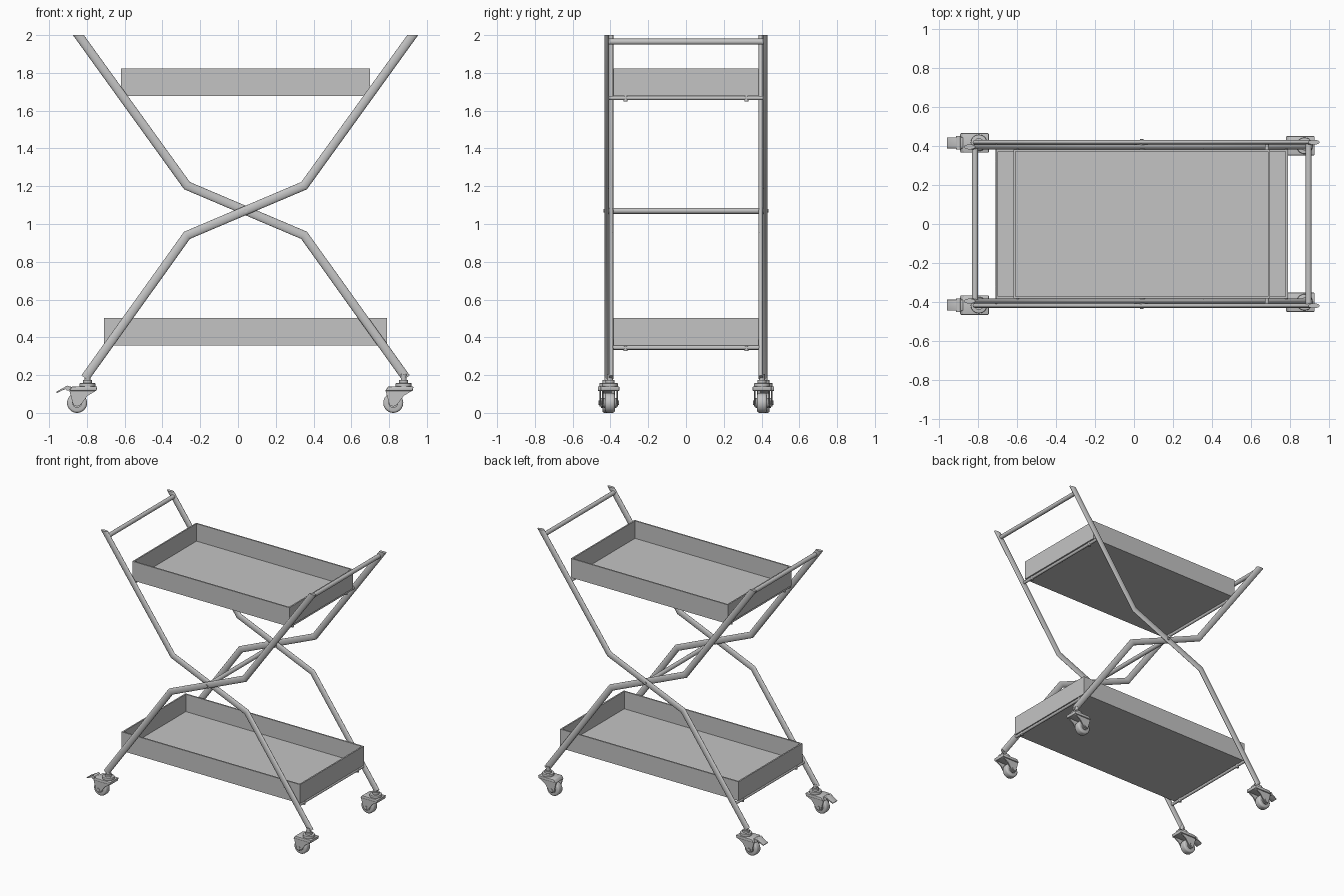
import bpy, bmesh, math
from mathutils import Vector, Matrix

if "Cube" in bpy.data.objects:
    bpy.data.objects.remove(bpy.data.objects["Cube"], do_unlink=True)

metal = bpy.data.materials.new("grey metal")
metal.use_nodes = True
GREY = (0.55, 0.55, 0.55, 1)
metal.diffuse_color = GREY
metal.node_tree.nodes["Principled BSDF"].inputs["Base Color"].default_value = GREY

CX = 0.04          # the crossing axis of the frame


def finish(name, bm, smooth=True):
    bmesh.ops.recalc_face_normals(bm, faces=bm.faces)
    mesh = bpy.data.meshes.new(name)
    bm.to_mesh(mesh)
    bm.free()
    mesh.materials.append(metal)
    ob = bpy.data.objects.new(name, mesh)
    bpy.context.collection.objects.link(ob)
    if smooth:
        bpy.ops.object.select_all(action='DESELECT')
        ob.select_set(True)
        bpy.context.view_layer.objects.active = ob
        bpy.ops.object.shade_smooth_by_angle(angle=math.radians(35))
    return ob


def rod(name, a, b, r, sides=16, bevel=0):
    a, b = Vector(a), Vector(b)
    bm = bmesh.new()
    turn = (b - a).to_track_quat('Z', 'Y').to_matrix().to_4x4()
    bmesh.ops.create_cone(bm, cap_ends=True, segments=sides, radius1=r, radius2=r,
                          depth=(b - a).length, matrix=Matrix.Translation((a + b) / 2) @ turn)
    if bevel:
        rims = [e for e in bm.edges if any(len(f.verts) > 4 for f in e.link_faces)]
        bmesh.ops.bevel(bm, geom=rims, offset=bevel, segments=3, profile=0.5, affect='EDGES')
    return finish(name, bm)


def plate(name, points, y, thick, bevel=0):
    # side profile in x and z, extruded along y
    bm = bmesh.new()
    face = bm.faces.new([bm.verts.new((x, y - thick / 2, z)) for x, z in points])
    ext = bmesh.ops.extrude_face_region(bm, geom=[face])
    moved = [v for v in ext["geom"] if isinstance(v, bmesh.types.BMVert)]
    bmesh.ops.translate(bm, verts=moved, vec=(0, thick, 0))
    if bevel:
        bmesh.ops.bevel(bm, geom=bm.edges[:], offset=bevel, segments=2, profile=0.5, affect='EDGES')
    return finish(name, bm)


def bent_leg(name, path, y, half_width=0.0235, half_depth=0.0125, sides=20):
    # oval tube with mitred bends and a level cut at the top
    pts = [Vector((x, 0, z)) for x, z in path]
    normals = []
    for a, b in zip(pts, pts[1:]):
        d = (b - a).normalized()
        normals.append(Vector((-d.z, 0, d.x)))
    first = Vector((half_width / normals[0].x, 0, 0))
    across = [first]
    for m, n in zip(normals, normals[1:]):
        mid = (m + n).normalized()
        across.append(mid * half_width / mid.dot(m))
    across.append(normals[-1] * half_width)
    bm = bmesh.new()
    rings = []
    for p, w in zip(pts, across):
        ring = []
        for i in range(sides):
            t = 2 * math.pi * i / sides
            ring.append(bm.verts.new(p + w * math.cos(t) + Vector((0, y + half_depth * math.sin(t), 0))))
        rings.append(ring)
    for r0, r1 in zip(rings, rings[1:]):
        for i in range(sides):
            j = (i + 1) % sides
            bm.faces.new((r0[i], r0[j], r1[j], r1[i]))
    bm.faces.new(rings[0])
    bm.faces.new(rings[-1])
    return finish(name, bm)


def tray(name, half_len, z0, z1, half_w=0.383, wall=0.015):
    bm = bmesh.new()
    bmesh.ops.create_cube(bm, size=1, matrix=Matrix.Translation((CX, 0, (z0 + z1) / 2))
                          @ Matrix.Diagonal((2 * half_len, 2 * half_w, z1 - z0, 1)))
    top = [f for f in bm.faces if f.normal.z > 0.9]
    bmesh.ops.inset_region(bm, faces=top, thickness=wall)
    ext = bmesh.ops.extrude_face_region(bm, geom=top)
    moved = [v for v in ext["geom"] if isinstance(v, bmesh.types.BMVert)]
    bmesh.ops.translate(bm, verts=moved, vec=(0, 0, -(z1 - z0 - 0.012)))
    bmesh.ops.delete(bm, geom=top, context='FACES')
    return finish(name, bm, smooth=False)


def caster(name, x, y, brake):
    wx, wz, r = x - 0.055, 0.053, 0.053
    rod(name + "_wheel", (wx, y - 0.026, wz), (wx, y + 0.026, wz), r, 32, 0.012)
    rod(name + "_hub", (wx, y - 0.034, wz), (wx, y + 0.034, wz), 0.026, 24)
    rod(name + "_axle", (wx, y - 0.046, wz), (wx, y + 0.046, wz), 0.012, 12)
    # fork cheeks and the hood over the wheel
    cheek = [(0.05, 0.138), (-0.08, 0.138), (-0.095, 0.115), (-0.075, 0.042),
             (-0.055, 0.034), (-0.036, 0.042), (0.0, 0.09), (0.046, 0.118)]
    for side in (-1, 1):
        plate(name + "_fork_cheek", [(x + a, b) for a, b in cheek], y + side * 0.038, 0.008)
    hood = [(0.052, 0.14), (-0.082, 0.14), (-0.098, 0.116), (0.048, 0.116)]
    plate(name + "_hood", [(x + a, b) for a, b in hood], y, 0.1, 0.005)
    # swivel bearing and stem
    rod(name + "_bearing", (x, y, 0.136), (x, y, 0.158), 0.042, 28, 0.004)
    rod(name + "_collar", (x, y, 0.156), (x, y, 0.175), 0.024, 20)
    rod(name + "_stem", (x, y, 0.17), (x, y, 0.205), 0.015, 16)
    if brake:
        pedal = [(-0.08, 0.138), (-0.115, 0.14), (-0.165, 0.112), (-0.163, 0.105),
                 (-0.118, 0.126), (-0.085, 0.118)]
        plate(name + "_brake_pedal", [(x + a, b) for a, b in pedal], y, 0.056, 0.002)
        rod(name + "_brake_bar", (x - 0.105, y - 0.034, 0.131), (x - 0.105, y + 0.034, 0.131), 0.013)


# crossed frames: one leg outside, its mirror image inside
rising = [(0.925, 2.0), (0.35, 1.203), (-0.27, 0.94), (-0.81, 0.185)]
falling = [(2 * CX - x, z) for x, z in rising]
OUTER, INNER = 0.42, 0.396
for label, side in (("front", -1), ("back", 1)):
    bent_leg(label + "_outer_leg", rising, side * OUTER)
    bent_leg(label + "_inner_leg", falling, side * INNER)
    rod(label + "_pivot_bolt", (CX, side * 0.428, 1.07), (CX, side * 0.438, 1.07), 0.01, 12)
    caster(label + "_right_caster", -0.797, side * 0.417, True)
    caster(label + "_left_caster", 0.877, side * 0.402, False)

# trays
tray("upper_tray", 0.66, 1.677, 1.822)
tray("lower_tray", 0.75, 0.358, 0.502)

# cross bars joining the two frames
rod("pivot_bar", (CX, -0.41, 1.07), (CX, 0.41, 1.07), 0.016)
bars = (("handle", 0.857, 1.965, 0.016), ("upper_tray_bar", 0.643, 1.667, 0.011),
        ("lower_tray_bar", 0.74, 0.345, 0.011))
for label, off, z, r in bars:
    for word, side in (("left", 1), ("right", -1)):
        x = CX + side * off
        reach = 0.415 if side > 0 and z > 1 or side < 0 and z < 1 else 0.395
        rod(word + "_" + label, (x, -reach, z), (x, reach, z), r)
        # screws holding the trays to their bars
        if label != "handle":
            for y in (-0.32, 0.32):
                rod(label + "_screw", (x, y, z - 0.018), (x, y, z + 0.01), 0.011, 12)
